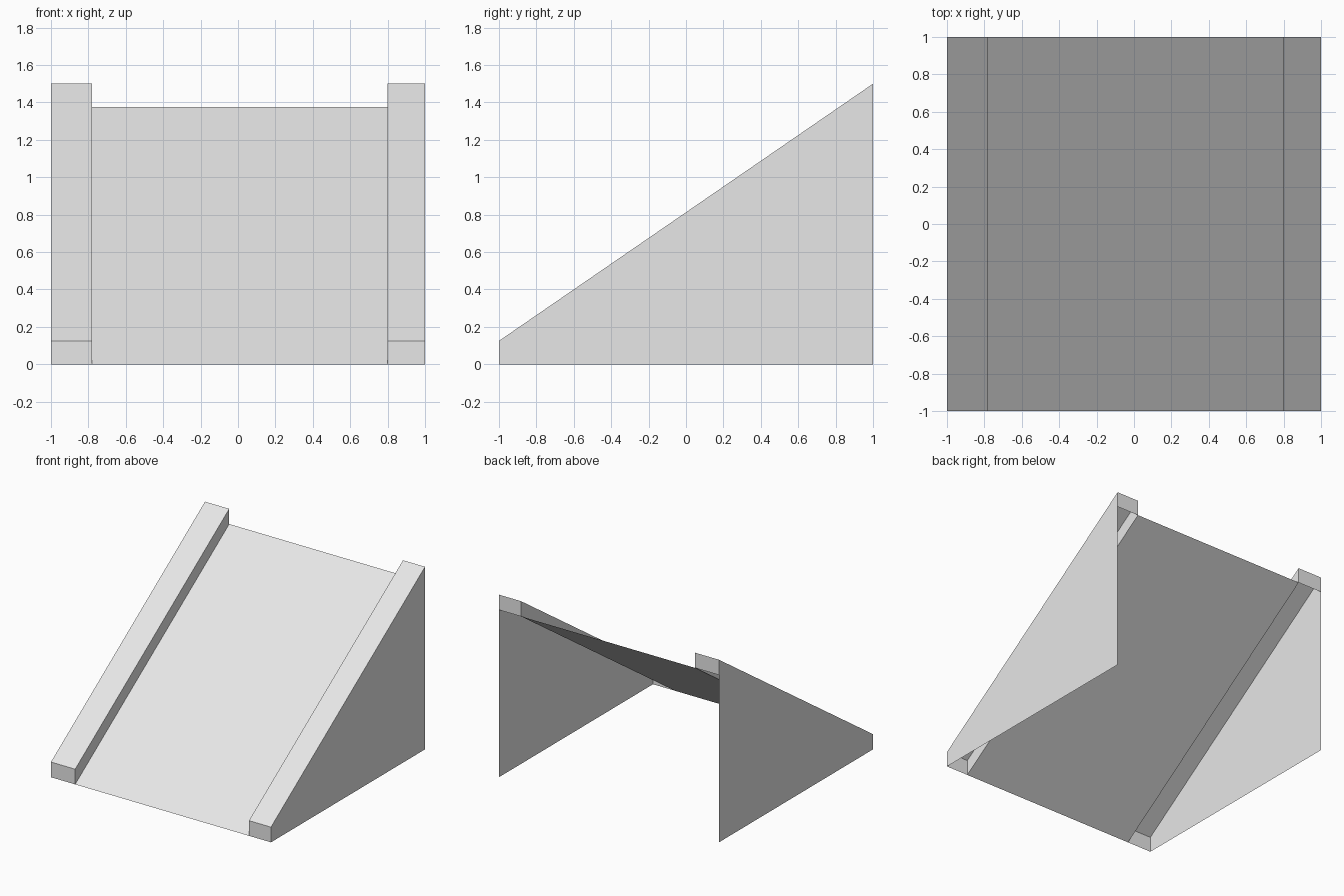
import bpy
import bmesh

if "Cube" in bpy.data.objects:
    bpy.data.objects.remove(bpy.data.objects["Cube"], do_unlink=True)

FRONT, BACK = -1.0, 1.0
RISE = 1.375      # height gained by the deck
CURB = 0.125      # curb height above the deck

grey = bpy.data.materials.new("light_grey")
grey.use_nodes = True
grey.diffuse_color = (0.8, 0.8, 0.8, 1)
grey.node_tree.nodes["Principled BSDF"].inputs["Base Color"].default_value = (0.8, 0.8, 0.8, 1)


def deck_z(y):
    return RISE * (y - FRONT) / (BACK - FRONT)


def sheet_object(name, quads, up=False):
    """Make an open shell from quads given as corner lists."""
    bm = bmesh.new()
    for corners in quads:
        bm.faces.new([bm.verts.new(c) for c in corners])
    bmesh.ops.remove_doubles(bm, verts=bm.verts, dist=0.0001)
    if not up:
        bmesh.ops.recalc_face_normals(bm, faces=bm.faces)
    mesh = bpy.data.meshes.new(name)
    bm.to_mesh(mesh)
    bm.free()
    mesh.materials.append(grey)
    obj = bpy.data.objects.new(name, mesh)
    bpy.context.collection.objects.link(obj)


def side(name, outer, inner):
    """Side wall with a raised curb along the deck, open underneath."""
    def ring(y):
        z = deck_z(y)
        return [(outer, y, z), (outer, y, z + CURB),
                (inner, y, z + CURB), (inner, y, z)]
    f, b = ring(FRONT), ring(BACK)
    wall = [(outer, FRONT, 0), (outer, BACK, 0), b[0], b[1], f[1]]
    top = [f[1], b[1], b[2], f[2]]
    inner_face = [f[2], b[2], b[3], f[3]]
    sheet_object(name, [wall, top, inner_face, f, b])


# Sloping deck between the curbs
RIGHT_EDGE, LEFT_EDGE = -0.78, 0.8
sheet_object("ramp_deck", [[(RIGHT_EDGE, FRONT, 0), (LEFT_EDGE, FRONT, 0),
                            (LEFT_EDGE, BACK, RISE), (RIGHT_EDGE, BACK, RISE)]], up=True)

# Side walls and curbs
side("right_side_wall", -1.0, RIGHT_EDGE)
side("left_side_wall", 1.0, LEFT_EDGE)
